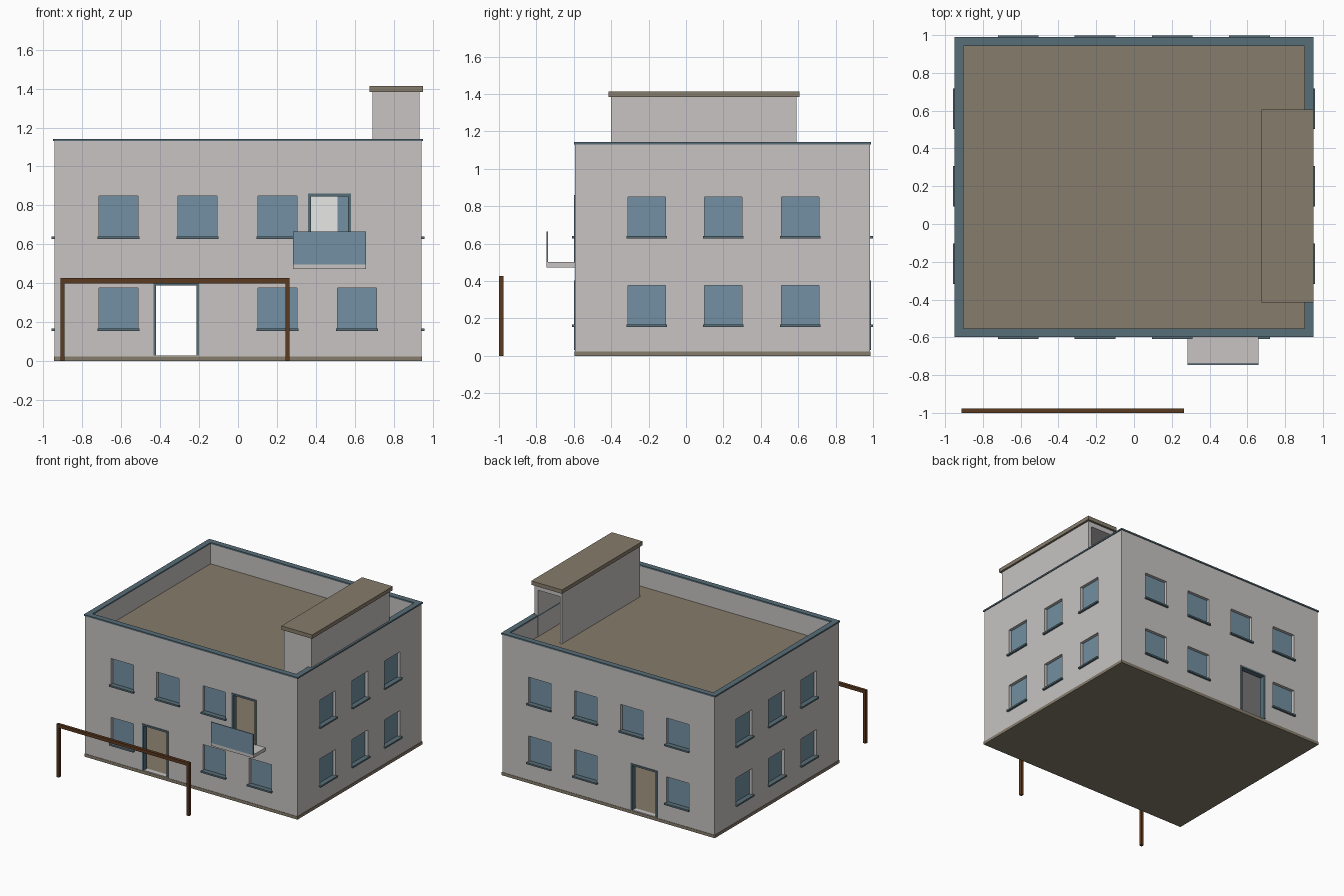
import bpy, bmesh
from mathutils import Vector

if "Cube" in bpy.data.objects:
    bpy.data.objects.remove(bpy.data.objects["Cube"])


def material(name, r, g, b):
    m = bpy.data.materials.new(name)
    m.use_nodes = True
    m.diffuse_color = (r, g, b, 1)
    m.node_tree.nodes["Principled BSDF"].inputs["Base Color"].default_value = (r, g, b, 1)
    return m


PLASTER = material("grey plaster", 0.57, 0.55, 0.54)
WHITE = material("white interior", 0.88, 0.88, 0.87)
TAN = material("tan stone", 0.24, 0.20, 0.145)
GLASS = material("blue glass", 0.17, 0.28, 0.36)
TRIM = material("slate trim", 0.095, 0.155, 0.185)
WOOD = material("brown wood", 0.105, 0.042, 0.014)


def boxes(name, spans, mat):
    """One object made of boxes, each given as (x0, x1, y0, y1, z0, z1)."""
    bm = bmesh.new()
    for x0, x1, y0, y1, z0, z1 in spans:
        verts = bmesh.ops.create_cube(bm, size=1)["verts"]
        for v in verts:
            v.co = Vector(((x0 + x1) / 2 + v.co.x * (x1 - x0),
                           (y0 + y1) / 2 + v.co.y * (y1 - y0),
                           (z0 + z1) / 2 + v.co.z * (z1 - z0)))
    mesh = bpy.data.meshes.new(name)
    bm.to_mesh(mesh)
    bm.free()
    mesh.materials.append(mat)
    ob = bpy.data.objects.new(name, mesh)
    bpy.context.collection.objects.link(ob)
    return ob


def cut(ob, spans):
    """Subtract boxes from an object and keep only the result."""
    cutter = boxes("cutter", spans, PLASTER)
    cutter.hide_render = True
    mod = ob.modifiers.new("cut", 'BOOLEAN')
    mod.operation, mod.solver, mod.object = 'DIFFERENCE', 'EXACT', cutter
    graph = bpy.context.evaluated_depsgraph_get()
    mesh = bpy.data.meshes.new_from_object(ob.evaluated_get(graph))
    ob.modifiers.clear()
    ob.data = mesh
    bpy.data.objects.remove(cutter)
    mesh.materials.clear()
    mesh.materials.append(PLASTER)
    for f in mesh.polygons:
        f.material_index = 0


# Overall sizes
WX, Y0, Y1, T = 0.943, -0.593, 0.983, 0.038
IX, IY0, IY1 = WX - T, Y0 + T, Y1 - T
FLOOR1, FLOOR2, ROOF, TOP = 0.028, 0.5, 0.97, 1.132


def on_wall(side, u0, u1, z0, z1, d0, d1):
    """Box on a wall: u runs along it, d is the distance outward from its face."""
    if side in ("front", "back"):
        face, out = (Y0, -1) if side == "front" else (Y1, 1)
        a, b = sorted((face + out * d0, face + out * d1))
        return (u0, u1, a, b, z0, z1)
    out = 1 if side == "left" else -1
    a, b = sorted((out * (WX + d0), out * (WX + d1)))
    return (a, b, u0, u1, z0, z1)


# Window and door layout: (wall, centre, sill height)
LOW, HIGH = 0.165, 0.637
windows = [("front", u, HIGH) for u in (-0.613, -0.207, 0.203)]
windows += [("front", u, LOW) for u in (-0.613, 0.203, 0.612)]
windows += [("back", u, HIGH) for u in (-0.613, -0.207, 0.203, 0.612)]
windows += [("back", u, LOW) for u in (-0.613, 0.203, 0.612)]
windows += [(s, u, z) for s in ("left", "right") for u in (-0.21, 0.2, 0.61) for z in (LOW, HIGH)]
doors = [("front_door", "front", -0.435, -0.2, FLOOR1 + 0.002, 0.402),
         ("back_door", "back", -0.435, -0.2, FLOOR1 + 0.002, 0.402),
         ("balcony_door", "front", 0.36, 0.58, FLOOR2 + 0.002, 0.86)]

# Building shell with two storeys, roof well and openings
shell = boxes("building_walls", [(-WX, WX, Y0, Y1, 0.01, TOP)], PLASTER)
cut(shell, [(-IX, IX, IY0, IY1, a, b)
            for a, b in ((FLOOR1, FLOOR2 - 0.025), (FLOOR2, ROOF - 0.02), (ROOF, TOP + 0.1))])
H = 0.1
cut(shell, [on_wall(s, u - H, u + H, z, z + 0.212, -0.06, 0.05) for s, u, z in windows]
    + [on_wall(s, a, b, z0, z1, -0.06, 0.05) for n, s, a, b, z0, z1 in doors])
shell.data.materials.append(TAN)
shell.data.materials.append(WHITE)
for f in shell.data.polygons:
    c = f.center
    inside = abs(c.x) < IX + 0.002 and IY0 - 0.002 < c.y < IY1 + 0.002
    if f.normal.z > 0.9 and f.area > 0.5 and inside:
        f.material_index = 1
    elif inside and FLOOR1 - 0.002 < c.z < ROOF - 0.01:
        f.material_index = 2

# Plinth below the walls and coping on the parapet
boxes("plinth", [(-WX - 0.003, WX + 0.003, Y0 - 0.003, Y1 + 0.003, 0, 0.024)], TAN)
E = 0.006
boxes("parapet_coping", [
    (-WX - E, WX + E, Y0 - E, IY0 + 0.002, TOP - 0.002, 1.142),
    (-WX - E, WX + E, IY1 - 0.002, Y1 + E, TOP - 0.002, 1.142),
    (-WX - E, -IX + 0.002, IY0, IY1, TOP - 0.002, 1.142),
    (IX - 0.002, WX + E, IY0, IY1, TOP - 0.002, 1.142)], TRIM)

# Window panes and sills
for side in ("front", "back", "left", "right"):
    own = [(u, z) for s, u, z in windows if s == side]
    boxes(side + "_window_panes",
          [on_wall(side, u - H, u + H, z, z + 0.212, -0.034, -0.024) for u, z in own], GLASS)
    boxes(side + "_window_sills",
          [on_wall(side, u - 0.108, u + 0.108, z - 0.01, z + 0.003, -0.024, 0.016) for u, z in own], TRIM)

# Door frames: two jambs and a head
W = 0.014
for name, side, a, b, z0, z1 in doors:
    boxes(name + "_frame", [on_wall(side, a, a + W, z0, z1, -T, 0.006),
                            on_wall(side, b - W, b, z0, z1, -T, 0.006),
                            on_wall(side, a + W, b - W, z1 - W, z1, -T, 0.006)], TRIM)

# Balcony
boxes("balcony_slab", [(0.282, 0.658, -0.745, Y0, 0.473, 0.5)], PLASTER)
boxes("balcony_panel", [(0.282, 0.658, -0.747, -0.739, 0.497, 0.665)], GLASS)

# Stair house on the roof, open at the back end
stair = boxes("stair_house", [(0.69, 0.933, -0.4, 0.59, ROOF - 0.005, 1.385)], PLASTER)
cut(stair, [(0.704, 0.903, -0.385, 0.7, 0.9, 1.345)])
boxes("stair_house_roof", [(0.676, 0.949, -0.415, 0.607, 1.383, 1.414)], TAN)

# Free-standing timber frame
PY0, PY1 = -1.0, -0.976
boxes("timber_frame", [(-0.912, -0.89, PY0, PY1, 0, 0.4),
                       (0.243, 0.265, PY0, PY1, 0, 0.4),
                       (-0.912, 0.265, PY0, PY1, 0.4, 0.426)], WOOD)
